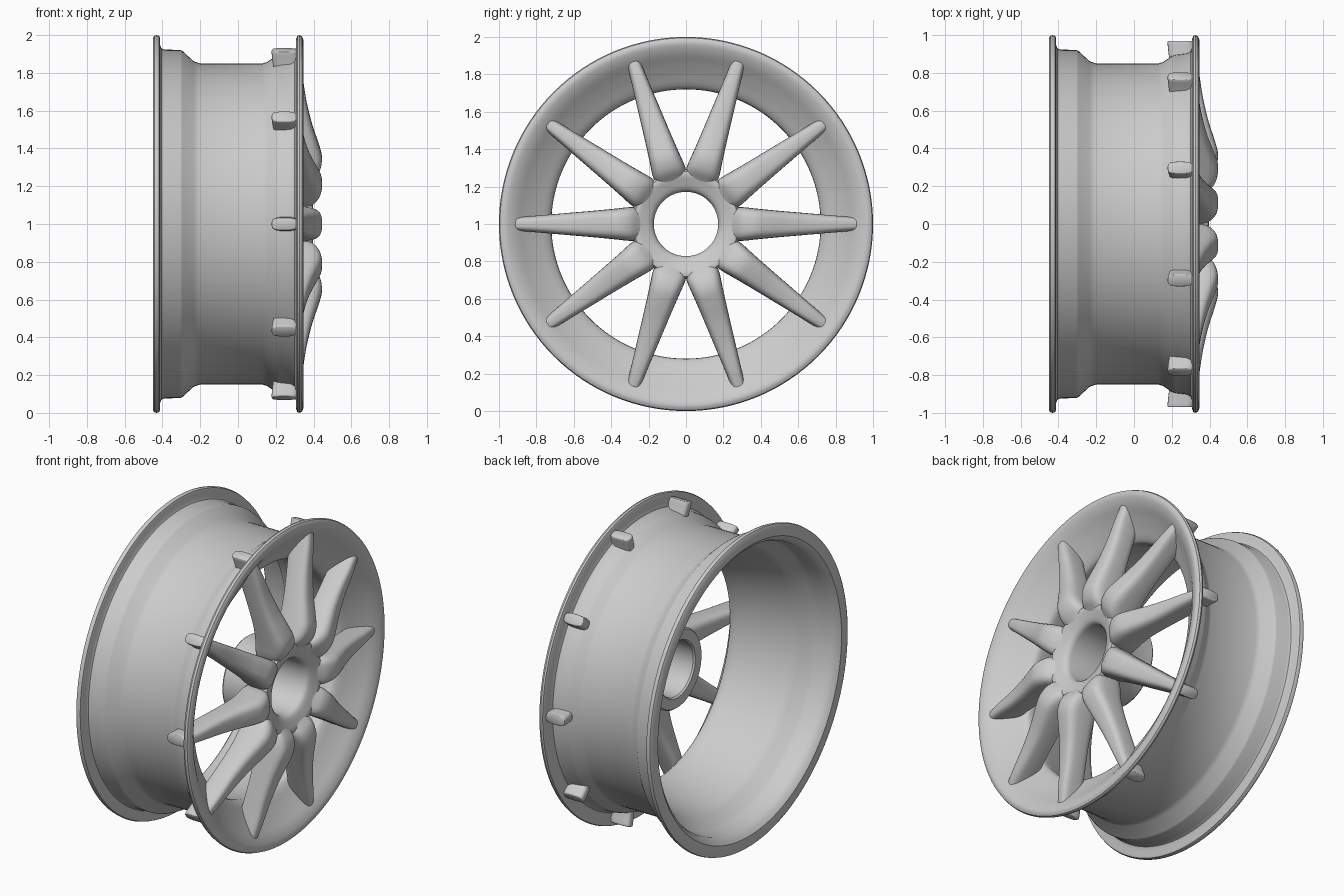
import bpy, bmesh
from math import cos, sin, pi, radians
from mathutils import Matrix, Vector

cube = bpy.data.objects.get("Cube")
if cube:
    bpy.data.objects.remove(cube, do_unlink=True)

SPOKES = 10
CENTRE = Vector((0, 0, 1))

metal = bpy.data.materials.new("grey metal")
metal.use_nodes = True
metal.diffuse_color = (0.6, 0.6, 0.6, 1)
metal.node_tree.nodes["Principled BSDF"].inputs["Base Color"].default_value = (0.6, 0.6, 0.6, 1)


def finish(bm, name, angle):
    """Turn a bmesh into a smooth-shaded object on the wheel axis."""
    bmesh.ops.remove_doubles(bm, verts=bm.verts, dist=0.0002)
    bmesh.ops.recalc_face_normals(bm, faces=bm.faces)
    mesh = bpy.data.meshes.new(name)
    bm.to_mesh(mesh)
    bm.free()
    mesh.materials.append(metal)
    obj = bpy.data.objects.new(name, mesh)
    obj.location = CENTRE
    bpy.context.collection.objects.link(obj)
    bpy.ops.object.select_all(action='DESELECT')
    obj.select_set(True)
    bpy.context.view_layer.objects.active = obj
    bpy.ops.object.shade_smooth_by_angle(angle=radians(angle))
    return obj


def lathe(name, profile, steps=128):
    """Spin a closed (x, radius) profile about the x axis."""
    bm = bmesh.new()
    verts = [bm.verts.new((x, 0, r)) for x, r in profile]
    edges = [bm.edges.new((v, verts[i - 1])) for i, v in enumerate(verts)]
    bmesh.ops.spin(bm, geom=verts + edges, cent=(0, 0, 0), axis=(1, 0, 0),
                   angle=2 * pi, steps=steps)
    return finish(bm, name, 35)


def smooth_path(keys, n):
    """Catmull-Rom interpolation through rows of values."""
    rows = [Vector(k) for k in keys]
    rows = [2 * rows[0] - rows[1]] + rows + [2 * rows[-1] - rows[-2]]
    out = []
    for a, b, c, d in zip(rows, rows[1:], rows[2:], rows[3:]):
        for i in range(n):
            t = i / n
            out.append(0.5 * (2 * b + (c - a) * t + (2 * a - 5 * b + 4 * c - d) * t * t
                              + (3 * b - a - 3 * c + d) * t ** 3))
    return out + [rows[-2]]


# Rim: outer barrel, front lip, concave dish, tapered inner barrel, rear lip
outer = [(-0.45, 0.985), (-0.443, 0.997), (-0.43, 1.0), (-0.417, 0.995),
         (-0.412, 0.98), (-0.412, 0.945), (-0.405, 0.93), (-0.39, 0.923),
         (-0.305, 0.922), (-0.295, 0.917), (-0.235, 0.862), (-0.205, 0.851),
         (0.13, 0.85), (0.155, 0.858), (0.2, 0.89), (0.22, 0.896), (0.28, 0.903),
         (0.3, 0.915), (0.308, 0.94), (0.308, 0.98), (0.314, 0.996), (0.325, 1.0)]
dish = [(0.338, 0.995), (0.346, 0.975), (0.342, 0.95), (0.322, 0.91),
        (0.285, 0.86), (0.245, 0.8), (0.215, 0.75), (0.19, 0.725), (0.16, 0.72)]
inner = [(0.08, 0.733), (-0.19, 0.8), (-0.23, 0.815), (-0.29, 0.87),
         (-0.32, 0.88), (-0.4, 0.885), (-0.43, 0.9), (-0.45, 0.925)]
lathe("rim", outer + [tuple(p) for p in smooth_path(dish, 3)] + inner)

# Hub: bored tube flaring towards the spoke roots
lathe("hub", [(0.06, 0.18), (0.07, 0.172), (0.335, 0.172), (0.355, 0.177),
              (0.368, 0.19), (0.376, 0.21), (0.39, 0.245), (0.396, 0.265),
              (0.393, 0.28), (0.375, 0.292), (0.34, 0.292), (0.29, 0.28),
              (0.25, 0.26), (0.22, 0.25), (0.07, 0.25), (0.06, 0.242)], 96)

# Spokes: rounded sections (radius, half width, front x, back x) lofted outwards
sections = smooth_path([(0.2, 0.06, 0.355, 0.22), (0.25, 0.085, 0.395, 0.215),
                        (0.3, 0.09, 0.432, 0.22), (0.37, 0.083, 0.445, 0.23),
                        (0.45, 0.075, 0.425, 0.235), (0.55, 0.066, 0.393, 0.23),
                        (0.68, 0.055, 0.363, 0.215), (0.82, 0.043, 0.342, 0.195),
                        (0.91, 0.036, 0.324, 0.182), (0.962, 0.034, 0.312, 0.178),
                        (0.97, 0.028, 0.306, 0.184)], 4)


def soft(v, power):
    return abs(v) ** power * (1 if v > 0 else -1)


def spoke(name, angle, sides=32):
    bm = bmesh.new()
    turn = Matrix.Rotation(angle, 4, 'X')
    rings = []
    for r, half, front, back in sections:
        mid, depth = (front + back) / 2, (front - back) / 2
        ring = []
        for i in range(sides):
            a = 2 * pi * i / sides
            p = Vector((mid + depth * soft(sin(a), 0.6), half * soft(cos(a), 0.6), 0))
            p.z = r
            ring.append(bm.verts.new(turn @ p))
        rings.append(ring)
    for low, high in zip(rings, rings[1:]):
        for i in range(sides):
            bm.faces.new((low[i - 1], low[i], high[i], high[i - 1]))
    bm.faces.new(rings[0])
    bm.faces.new(rings[-1])
    finish(bm, name, 45)


for i in range(SPOKES):
    spoke(f"spoke_{i + 1}", pi / 2 + 2 * pi * i / SPOKES)
